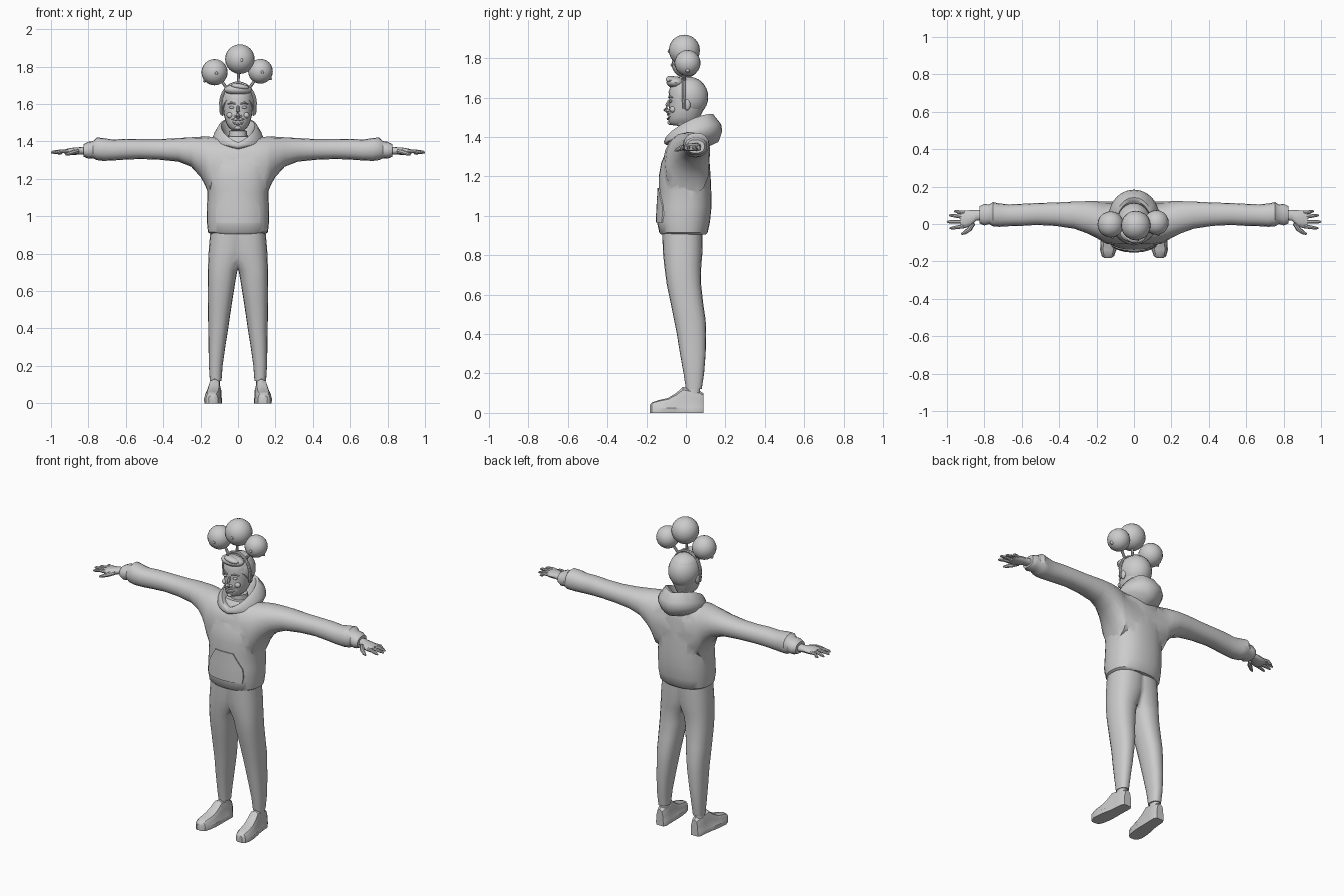
import bpy, bmesh, math
from mathutils import Vector, Matrix

grey = bpy.data.materials.new("plain grey")
grey.diffuse_color = (0.6, 0.6, 0.6, 1)


def finish(name, bm, angle=40, mirror=False):
    bmesh.ops.recalc_face_normals(bm, faces=bm.faces)
    me = bpy.data.meshes.new(name)
    bm.to_mesh(me)
    bm.free()
    ob = bpy.data.objects.new(name, me)
    bpy.context.collection.objects.link(ob)
    me.materials.append(grey)
    smooth(ob, angle)
    if mirror:
        m = ob.modifiers.new("mirror", "MIRROR")
        m.use_bisect_axis[0] = True
    return ob


def smooth(ob, angle=40):
    bpy.ops.object.select_all(action="DESELECT")
    ob.select_set(True)
    bpy.context.view_layer.objects.active = ob
    bpy.ops.object.shade_smooth_by_angle(angle=math.radians(angle))


def oval(c, u, v, n=20, p=1.0):
    """Ring around c with half axes u and v; p < 1 makes it boxier."""
    f = lambda t: math.copysign(abs(t) ** p, t)
    return [Vector(c) + Vector(u) * f(math.cos(a)) + Vector(v) * f(math.sin(a))
            for a in (2 * math.pi * i / n for i in range(n))]


def z_ring(z, x0, x1, y0, y1, n=20, p=0.85):
    return oval(((x0 + x1) / 2, (y0 + y1) / 2, z), ((x1 - x0) / 2, 0, 0), (0, (y1 - y0) / 2, 0), n, p)


def x_ring(x, y0, y1, z0, z1, n=16, p=0.9):
    return oval((x, (y0 + y1) / 2, (z0 + z1) / 2), (0, (y1 - y0) / 2, 0), (0, 0, (z1 - z0) / 2), n, p)


def loft(bm, rings, caps=True):
    vs = [[bm.verts.new(p) for p in r] for r in rings]
    n = len(rings[0])
    for a, b in zip(vs, vs[1:]):
        for i in range(n):
            bm.faces.new((a[i], a[(i + 1) % n], b[(i + 1) % n], b[i]))
    if caps:
        bm.faces.new(vs[0])
        bm.faces.new(vs[-1])


def tube(bm, pts, radii, n=8):
    """Round tube through a list of points."""
    rings = []
    for i, p in enumerate(pts):
        d = Vector(pts[min(i + 1, len(pts) - 1)]) - Vector(pts[max(i - 1, 0)])
        q = d.to_track_quat("Z", "Y")
        rings.append(oval(p, q @ Vector((radii[i], 0, 0)), q @ Vector((0, radii[i], 0)), n))
    loft(bm, rings)


def ball(bm, c, r, seg=16, rot=0):
    m = Matrix.Translation(c) @ Matrix.Rotation(rot, 4, "Y") @ Matrix.Diagonal((*r, 1))
    bmesh.ops.create_uvsphere(bm, u_segments=seg, v_segments=seg // 2 + 2, radius=1, matrix=m)


# hoodie body: z, half width, front, back
TORSO = [(0.905, .145, -.125, .1), (0.915, .16, -.135, .11), (0.97, .166, -.147, .122), (1.05, .165, -.143, .13),
         (1.13, .163, -.138, .128), (1.2, .175, -.138, .125), (1.27, .18, -.125, .12), (1.33, .17, -.1, .115),
         (1.39, .14, -.08, .105), (1.425, .09, -.05, .085)]
bm = bmesh.new()
loft(bm, [z_ring(z, -w, w, a, b, 28) for z, w, a, b in TORSO])
hoodie = finish("hoodie", bm)

# sleeves as one span: x, front, back, bottom, top
SLEEVE = [(.08, -.115, .12, 1.1, 1.42), (.15, -.105, .12, 1.1, 1.425), (.175, -.09, .12, 1.165, 1.425),
          (.2, -.075, .122, 1.21, 1.425), (.25, -.05, .122, 1.265, 1.422), (.32, -.025, .12, 1.292, 1.418),
          (.42, -.01, .115, 1.302, 1.412), (.52, -.005, .112, 1.306, 1.412), (.6, -.01, .108, 1.303, 1.414),
          (.67, -.012, .105, 1.298, 1.41), (.72, -.015, .11, 1.296, 1.418), (.755, -.012, .117, 1.3, 1.421),
          (.775, 0, .104, 1.31, 1.402), (.8, -.008, .108, 1.308, 1.398), (.825, .003, .095, 1.318, 1.386)]
bm = bmesh.new()
loft(bm, [x_ring(-s[0], *s[1:]) for s in reversed(SLEEVE)] + [x_ring(*s) for s in SLEEVE])
sleeves = finish("sleeves", bm)
u = hoodie.modifiers.new("join", "BOOLEAN")
u.operation, u.object = "UNION", sleeves
bpy.context.view_layer.objects.active = hoodie
bpy.ops.object.modifier_apply(modifier="join")
bpy.data.objects.remove(sleeves)
smooth(hoodie, 50)


def front_y(x, z):
    """Front surface of the hoodie body."""
    for (z0, *s), (z1, *t) in zip(TORSO, TORSO[1:]):
        if z0 <= z <= z1:
            w, a, b = (p + (q - p) * (z - z0) / (z1 - z0) for p, q in zip(s, t))
            c = abs(x / w) ** (1 / .85)
            return (a + b) / 2 - (b - a) / 2 * max(0, 1 - c * c) ** .425


# front pocket
bm = bmesh.new()
rows = []
for z, w in ((.965, .115), (1.0, .12), (1.05, .115), (1.1, .085), (1.14, .06)):
    xs = [w * (i / 5 - 1) for i in range(11)]
    rows.append([(x, front_y(x, z) - .006, z) for x in xs] + [(x, front_y(x, z) + .004, z) for x in reversed(xs)])
loft(bm, rows)
finish("pocket", bm)

# hood: sections (half width, front y, back y, front z, back z, side lift)
HOOD = [(.06, -.06, .06, 1.39, 1.40, 0), (.078, -.085, .1, 1.395, 1.46, .01), (.09, -.1, .122, 1.395, 1.505, .012),
        (.1, -.107, .142, 1.388, 1.51, .012), (.128, -.112, .178, 1.375, 1.465, 0),
        (.136, -.108, .184, 1.365, 1.43, 0), (.125, -.1, .165, 1.36, 1.375, .01), (.1, -.07, .1, 1.355, 1.345, 0)]
bm = bmesh.new()
rings = []
for w, f, b, zf, zb, lift in HOOD:
    ring = []
    for i in range(24):
        a = 2 * math.pi * i / 24
        k = (1 - math.cos(a)) / 2
        y = (f + b) / 2 - (b - f) / 2 * math.cos(a)
        z = zf + (zb - zf) * k + (lift + .02) * abs(math.sin(a))
        ring.append((w * math.sin(a), y, z))
    rings.append(ring)
loft(bm, rings, caps=False)
finish("hood", bm, 50)

# trousers: z, inner x, outer x, front, back
LEGS = [(.12, .088, .15, 0, .08), (.2, .082, .155, -.012, .092), (.3, .068, .157, -.03, .1), (.4, .052, .158, -.046, .102),
        (.47, .042, .16, -.06, .1), (.55, .03, .161, -.076, .088), (.65, .014, .161, -.097, .077), (.71, .003, .16, -.105, .076),
        (.75, -.02, .159, -.11, .078), (.82, -.05, .156, -.117, .084), (.93, -.06, .146, -.12, .085)]
bm = bmesh.new()
loft(bm, [z_ring(z, *s) for z, *s in LEGS])
finish("trousers", bm, mirror=True)

# ankles
bm = bmesh.new()
loft(bm, [z_ring(z, .095, .147, .005, .072, 14) for z in (.08, .14)])
finish("ankles", bm, mirror=True)

# shoes: y, centre x, half width, top z
bm = bmesh.new()
rings = []
for y, cx, w, t in ((-.183, .14, .016, .04), (-.172, .139, .032, .053), (-.14, .138, .042, .064), (-.09, .133, .044, .076),
                    (-.05, .129, .041, .1), (-.015, .125, .037, .132), (.03, .122, .035, .122), (.07, .12, .034, .112), (.088, .12, .024, .1)):
    side = [(1, .003), (1.03, .026), (.96, .03), (.93, .03 + (t - .03) * .45), (.66, .03 + (t - .03) * .85)]
    rings.append([(cx + w * s, y, z) for s, z in side] + [(cx, y, t)] + [(cx - w * s, y, z) for s, z in reversed(side)])
    for i in (0, -1):
        p = rings[-1][i]
        rings[-1][i] = (p[0], p[1], 0)
loft(bm, rings)
finish("shoes", bm, 35, mirror=True)

# hands: palm, four fingers and thumb
bm = bmesh.new()
loft(bm, [x_ring(*s, n=12) for s in ((.8, .022, .078, 1.327, 1.373), (.845, .018, .074, 1.33, 1.369), (.875, -.012, .074, 1.328, 1.368),
                                     (.905, -.022, .072, 1.329, 1.363), (.928, -.016, .066, 1.333, 1.357))])
for y0, y1, tip, z in ((.06, .068, .962, 1.332), (.037, .046, .988, 1.336), (.012, .012, 1.0, 1.34), (-.011, -.022, .985, 1.338)):
    tube(bm, [(.905, y0, 1.347), (.94, (y0 + y1) / 2, 1.348), (tip - .012, y1, z + .004), (tip, y1, z)], [.011, .01, .008, .004])
tube(bm, [(.86, .005, 1.348), (.88, -.028, 1.343), (.905, -.046, 1.335), (.922, -.054, 1.33)], [.014, .013, .01, .005])
finish("hands", bm, mirror=True)

# head and neck: z, half width, front, back
bm = bmesh.new()
loft(bm, [z_ring(z, -w, w, a, b, 20, .95) for z, w, a, b in (
    (1.36, .055, -.035, .07), (1.455, .048, -.03, .058), (1.461, .034, -.077, .058), (1.475, .05, -.088, .062), (1.5, .064, -.09, .07),
    (1.54, .075, -.088, .09), (1.58, .08, -.084, .1), (1.63, .081, -.088, .1), (1.67, .072, -.075, .09), (1.695, .045, -.045, .06))])
finish("head", bm, 50)

# facial features
bm = bmesh.new()
tube(bm, [(0, -.082, 1.588), (0, -.096, 1.56), (0, -.103, 1.54), (0, -.088, 1.526)], [.007, .01, .013, .009])
for s in (-1, 1):
    ball(bm, (s * .014, -.09, 1.535), (.008, .01, .007), 10)
    ball(bm, (s * .033, -.076, 1.582), (.015, .009, .007), 12)
    tube(bm, [(s * .014, -.087, 1.601), (s * .035, -.083, 1.607), (s * .056, -.068, 1.6)], [.004, .006, .003])
    ball(bm, (s * .043, -.066, 1.54), (.018, .017, .017), 12)
    ball(bm, (s * .083, .005, 1.565), (.01, .018, .03), 12)
for z, d in ((1.514, .007), (1.499, .014)):
    tube(bm, [(x, -.092 + abs(x) ** 2 * 11, z + .007 - d * (1 - (x / .034) ** 2)) for x in (-.034, -.018, 0, .018, .034)],
         [.002, .005, .006, .005, .002])
ball(bm, (0, -.08, 1.473), (.018, .014, .012), 12)
finish("face_features", bm)

# hair: cap cut along the hairline, plus a swept fringe
bm = bmesh.new()
ball(bm, (0, .013, 1.603), (.09, .1, .103), 24)
cut = bmesh.ops.bisect_plane(bm, geom=bm.verts[:] + bm.edges[:] + bm.faces[:], plane_co=(0, -.08, 1.645),
                             plane_no=(0, .17, .15), clear_inner=True)
bmesh.ops.holes_fill(bm, edges=[e for e in cut["geom_cut"] if isinstance(e, bmesh.types.BMEdge)])
ball(bm, (0, -.052, 1.677), (.074, .047, .03), 16)
ball(bm, (.01, -.075, 1.693), (.05, .028, .016), 14, .15)
finish("hair", bm)

# headband with stems
bm = bmesh.new()
arc = [math.pi * i / 16 for i in range(17)]
tube(bm, [(.092 * math.cos(a), -.012, 1.6 + .112 * math.sin(a)) for a in arc], [.009] * 17)
for s in (-1, 1):
    tube(bm, [(s * .092, -.012, 1.61), (s * .09, -.01, 1.545)], [.009, .007])
    tube(bm, [(s * .06, -.01, 1.685), (s * .1, 0, 1.74)], [.008, .008])
tube(bm, [(0, -.012, 1.705), (.005, -.01, 1.79)], [.008, .008])
finish("headband", bm)

# round headband ornaments, each with a front button and a small pointed tip
bm = bmesh.new()
for c, r, d in (((.01, -.008, 1.84), .079, (.9, .2, -.45)), ((-.125, -.002, 1.77), .07, (-.75, 0, -.65)), ((.12, .008, 1.775), .066, (.8, 0, -.6))):
    ball(bm, c, (r, r, r), 20)
    ball(bm, Vector(c) + Vector((.01, -r, -.005)), (.008, .006, .008), 8)
    v = Vector(d).normalized()
    tube(bm, [Vector(c) + v * r * k for k in (.93, 1.04, 1.12)], [.014, .008, .003])
finish("ornaments", bm)
